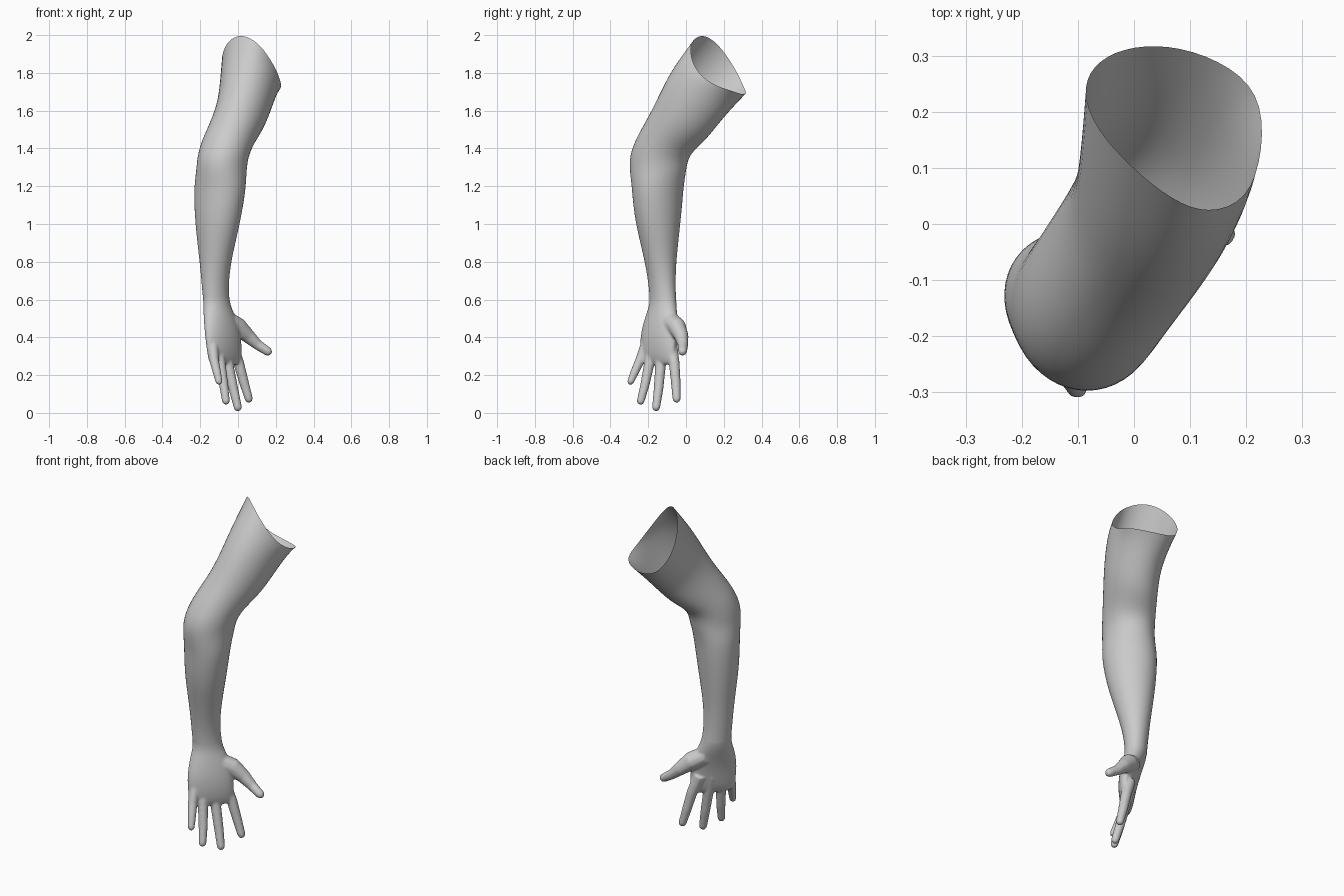
import bpy, bmesh, math
from mathutils import Vector, Matrix

if "Cube" in bpy.data.objects:
    bpy.data.objects.remove(bpy.data.objects["Cube"])

N = 12        # sides of each arm section
GROW = 1.045  # makes up for subdivision shrinkage
R2 = math.sqrt(2)


def ring(c, a, b, start=0.0, n=N):
    """Elliptical section: centre and two half-axis vectors."""
    return [c + a * math.cos(t) + b * math.sin(t)
            for t in (start + math.tau * i / n for i in range(n))]


def diagonal_ring(z, u, w, hu, hw):
    """Horizontal section measured along the diagonals (u across the palm, w out of it)."""
    c = Vector(((u + w) / R2, (u - w) / R2, z))
    return ring(c, Vector((1, 1, 0)) / R2 * hu * GROW,
                Vector((-1, 1, 0)) / R2 * hw * GROW, -math.pi / 4)


def tilted_ring(x0, x1, yf, zf, yb, zb):
    """Upper arm section running from a front point to a back point."""
    c = Vector(((x0 + x1) / 2, (yf + yb) / 2, (zf + zb) / 2))
    return ring(c, Vector(((x1 - x0) / 2, 0, 0)) * GROW,
                Vector((0, yb - yf, zb - zf)) / 2 * GROW)


def loft(bm, rings, caps=False):
    vs = [[bm.verts.new(p) for p in r] for r in rings]
    n = len(vs[0])
    for lo, hi in zip(vs, vs[1:]):
        for i in range(n):
            j = (i + 1) % n
            bm.faces.new((lo[i], lo[j], hi[j], hi[i]))
    if caps:
        bm.faces.new(vs[0][::-1])
        bm.faces.new(vs[-1])


def make_object(name, bm):
    bmesh.ops.recalc_face_normals(bm, faces=bm.faces)
    for f in bm.faces:
        f.smooth = True
    me = bpy.data.meshes.new(name)
    bm.to_mesh(me)
    bm.free()
    ob = bpy.data.objects.new(name, me)
    bpy.context.collection.objects.link(ob)
    return ob


def evaluated_mesh(ob):
    bpy.context.view_layer.update()
    dg = bpy.context.evaluated_depsgraph_get()
    return bpy.data.meshes.new_from_object(ob.evaluated_get(dg))


def digit(bm, points, n=12):
    """Rounded tube through (x, y, z, radius) points."""
    p = [Vector(q[:3]) for q in points]
    r = [q[3] for q in points]
    end = (p[-1] - p[-2]).normalized()
    for k in (0.5, 0.85, 1.0):
        p.append(Vector(points[-1][:3]) + end * points[-1][3] * k)
        r.append(points[-1][3] * max(math.sqrt(1 - k * k), 0.12))
    rings = []
    for i, c in enumerate(p):
        d = (p[min(i + 1, len(p) - 1)] - p[max(i - 1, 0)]).normalized()
        a = d.cross(Vector((1, -1, 0))).normalized()
        rings.append(ring(c, a * r[i], d.cross(a) * r[i], 0, n))
    loft(bm, rings, caps=True)


# sections: z, u, w, half u, half w
forearm = [
    (0.59, -0.166, 0.005, 0.079, 0.059),
    (0.65, -0.173, 0.004, 0.077, 0.062),
    (0.72, -0.177, 0.006, 0.079, 0.070),
    (0.80, -0.180, 0.011, 0.084, 0.083),
    (0.90, -0.181, 0.019, 0.096, 0.104),
    (1.00, -0.181, 0.028, 0.109, 0.125),
    (1.10, -0.178, 0.034, 0.118, 0.140),
    (1.20, -0.173, 0.039, 0.125, 0.149),
]
palm = [
    (0.25, -0.155, 0.058, 0.105, 0.015),
    (0.28, -0.155, 0.056, 0.120, 0.032),
    (0.34, -0.157, 0.054, 0.125, 0.043),
    (0.42, -0.160, 0.046, 0.125, 0.050),
    (0.50, -0.160, 0.026, 0.110, 0.056),
    (0.55, -0.164, 0.012, 0.090, 0.058),
] + forearm[:3]
# sections: x left, x right, front y/z, back y/z
upper_arm = [
    (-0.22, 0.045, -0.300, 1.30, 0.000, 1.28),
    (-0.215, 0.055, -0.295, 1.38, 0.008, 1.335),
    (-0.195, 0.085, -0.250, 1.48, 0.035, 1.385),
    (-0.150, 0.140, -0.180, 1.60, 0.105, 1.445),
    (-0.110, 0.180, -0.125, 1.72, 0.175, 1.535),
    (-0.097, 0.212, -0.060, 1.84, 0.240, 1.610),
]
# open, slanted shoulder edge
rim = [
    (.227, .135, 1.74), (.222, .235, 1.71), (.15, .29, 1.69), (.06, .317, 1.69),
    (-.02, .31, 1.71), (-.07, .28, 1.78), (-.088, .235, 1.86), (-.065, .17, 1.95),
    (0, .1, 2.0), (.07, .045, 1.98), (.13, .022, 1.93), (.2, .045, 1.82),
]
mid = sum((Vector(p) for p in rim), Vector()) / N
rim = [mid + (Vector(p) - mid) * 1.03 for p in rim]

# arm: open smooth tube from wrist to shoulder
bm = bmesh.new()
loft(bm, [diagonal_ring(*s) for s in forearm] + [tilted_ring(*s) for s in upper_arm] + [rim])
arm = make_object("arm", bm)
sub = arm.modifiers.new("smooth", 'SUBSURF')
sub.levels = sub.render_levels = 2

# palm body, subdivided before the digits are merged in
bm = bmesh.new()
loft(bm, [diagonal_ring(*s) for s in palm], caps=True)
hand = make_object("hand", bm)
sub = hand.modifiers.new("smooth", 'SUBSURF')
sub.levels = sub.render_levels = 2
body = evaluated_mesh(hand)
hand.modifiers.clear()

# fingers and thumb
digits = [
    [(-.135, -.205, .38, .030), (-.127, -.243, .28, .026), (-.113, -.270, .22, .023), (-.101, -.293, .167, .019)],
    [(-.110, -.175, .36, .033), (-.093, -.195, .26, .028), (-.076, -.217, .15, .025), (-.064, -.240, .063, .021)],
    [(-.075, -.130, .36, .034), (-.051, -.135, .25, .029), (-.025, -.145, .13, .026), (-.001, -.158, .030, .022)],
    [(-.035, -.080, .37, .034), (.005, -.062, .26, .029), (.032, -.054, .16, .026), (.057, -.050, .075, .022)],
    [(-.060, -.090, .49, .050), (.000, -.048, .455, .050), (.055, -.024, .405, .038),
     (.105, -.016, .360, .028), (.157, -.018, .326, .024)],
]
bm = bmesh.new()
bm.from_mesh(body)
for d in digits:
    digit(bm, d)
bmesh.ops.recalc_face_normals(bm, faces=bm.faces)
bm.to_mesh(hand.data)
bm.free()

# fuse everything into one skin and soften the joins
rm = hand.modifiers.new("fuse", 'REMESH')
rm.mode = 'VOXEL'
rm.voxel_size = 0.006
sm = hand.modifiers.new("soften", 'SMOOTH')
sm.factor = 0.5
sm.iterations = 8
skin = evaluated_mesh(hand)
hand.modifiers.clear()

# trim the hidden wrist end inside the arm
bm = bmesh.new()
bm.from_mesh(skin)
bmesh.ops.bisect_plane(bm, geom=bm.verts[:] + bm.edges[:] + bm.faces[:],
                       plane_co=(0, 0, 0.61), plane_no=(0, 0, 1), clear_outer=True)
for f in bm.faces:
    f.smooth = True
bm.to_mesh(hand.data)
bm.free()
